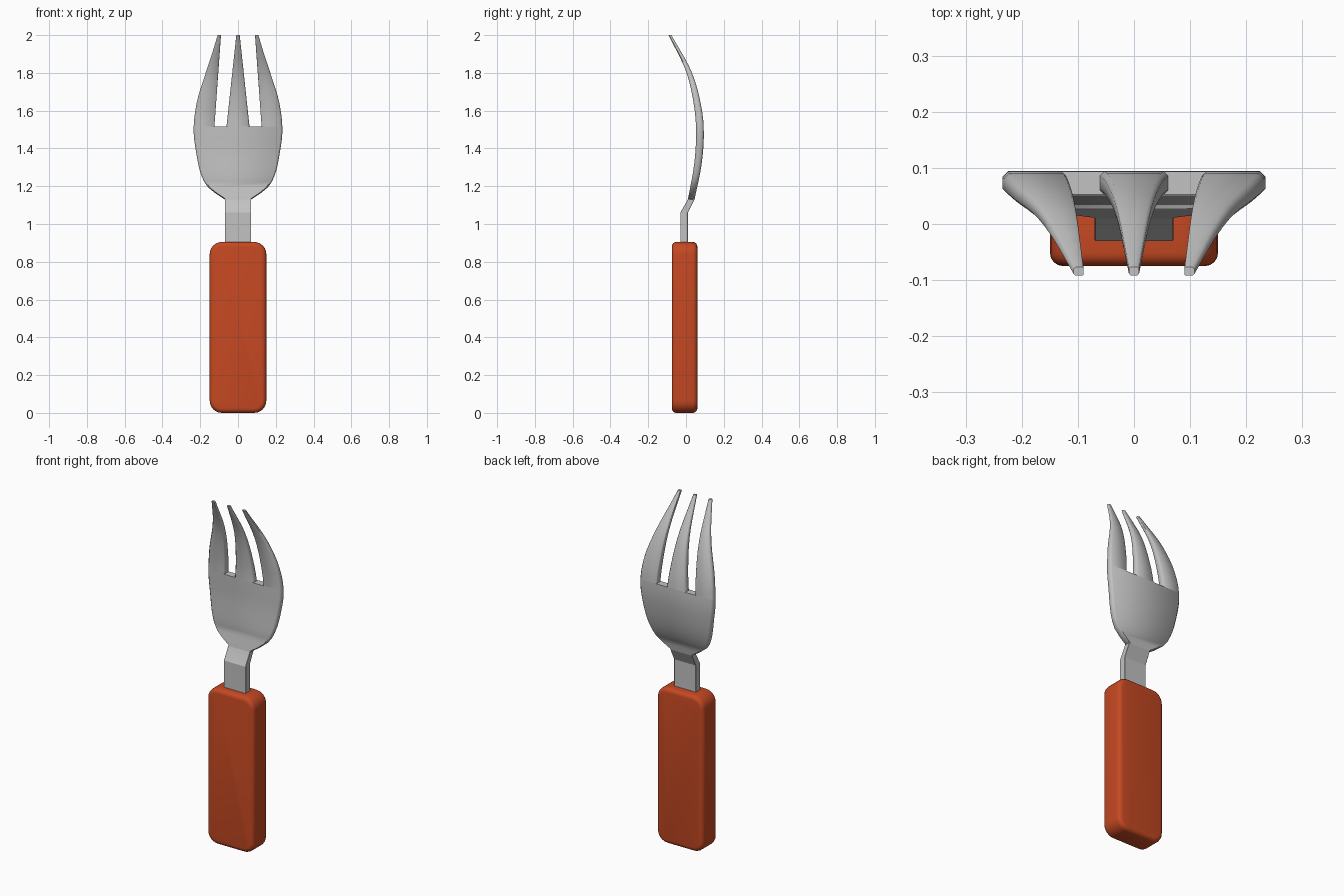
import bpy, bmesh, math

if "Cube" in bpy.data.objects:
    bpy.data.objects.remove(bpy.data.objects["Cube"])


def material(name, rgb):
    m = bpy.data.materials.new(name)
    m.diffuse_color = (*rgb, 1)
    m.use_nodes = True
    m.node_tree.nodes["Principled BSDF"].inputs["Base Color"].default_value = m.diffuse_color
    return m


steel = material("steel grey", (0.54, 0.54, 0.54))
orange = material("burnt orange", (0.56, 0.066, 0.016))


def finish(name, bm, mat, angle):
    bmesh.ops.recalc_face_normals(bm, faces=bm.faces)
    me = bpy.data.meshes.new(name)
    bm.to_mesh(me)
    bm.free()
    ob = bpy.data.objects.new(name, me)
    bpy.context.collection.objects.link(ob)
    me.materials.append(mat)
    bpy.ops.object.select_all(action='DESELECT')
    ob.select_set(True)
    bpy.context.view_layer.objects.active = ob
    bpy.ops.object.shade_smooth_by_angle(angle=math.radians(angle))
    return ob


def lookup(table, z):
    """Smooth (Catmull-Rom) interpolation of (z, value) pairs."""
    n = len(table)
    i = max(k for k in range(n - 1) if k == 0 or table[k][0] <= z)
    (z0, a), (z1, b) = table[i], table[i + 1]

    def slope(k):
        p, q = table[max(k - 1, 0)], table[min(k + 1, n - 1)]
        return (q[1] - p[1]) / (q[0] - p[0])
    h = z1 - z0
    t = (z - z0) / h
    return (a * (1 + 2 * t) * (1 - t) ** 2 + slope(i) * h * t * (1 - t) ** 2
            + b * t * t * (3 - 2 * t) + slope(i + 1) * h * t * t * (t - 1))


# Blade shape: front and back surface depth, and half width, by height
FRONT = [(1.13, 0.01), (1.3, 0.041), (1.45, 0.053), (1.6, 0.046), (1.8, 0.003), (2.0, -0.092)]
BACK = [(1.13, 0.045), (1.3, 0.08), (1.45, 0.094), (1.6, 0.085), (1.8, 0.032), (2.0, -0.077)]
WIDTH = [(1.13, 0.07), (1.19, 0.155), (1.26, 0.195), (1.37, 0.22), (1.5, 0.235),
         (1.65, 0.217), (1.8, 0.171), (1.9, 0.138), (2.0, 0.108)]
SLOT = 1.515


def section(x0, x1, y0, y1, z, cl, cr):
    """Cross-section with separately chamfered left and right sides."""
    w, d = x1 - x0, y1 - y0
    a, b = cl * min(w, d), cr * min(w, d)
    return [(x0 + a, y0, z), (x1 - b, y0, z), (x1, y0 + b, z), (x1, y1 - b, z),
            (x1 - b, y1, z), (x0 + a, y1, z), (x0, y1 - a, z), (x0, y0 + a, z)]


def loft(name, sections, mat, angle=50):
    bm = bmesh.new()
    rings = [[bm.verts.new(p) for p in s] for s in sections]
    for r, s in zip(rings, rings[1:]):
        for i in range(8):
            j = (i + 1) % 8
            bm.faces.new((r[i], r[j], s[j], s[i]))
    bm.faces.new(rings[0][::-1])
    bm.faces.new(rings[-1])
    return finish(name, bm, mat, angle)


def rows(a, b, n):
    return [a + (b - a) * i / n for i in range(n + 1)]


def blade(name, left, right, zs, cl, cr):
    loft(name, [section(left(z), right(z), lookup(FRONT, z), lookup(BACK, z), z, cl, cr)
                for z in zs], steel)


def half(z):
    return lookup(WIDTH, z)


def slot_outer(z):
    return 0.125 - 0.035 * (z - SLOT) / (2 - SLOT)


def slot_inner(z):
    return 0.061 - 0.052 * (z - SLOT) / (2 - SLOT)


# Bowl and three tines
blade("bowl", lambda z: -half(z), half, rows(1.13, SLOT, 12), 0.25, 0.25)
tine_rows = rows(SLOT, 2.0, 12)
blade("middle_tine", lambda z: -slot_inner(z), slot_inner, tine_rows, 0.2, 0.2)
blade("right_tine", slot_outer, half, tine_rows, 0.1, 0.25)
blade("left_tine", lambda z: -half(z), lambda z: -slot_outer(z), tine_rows, 0.25, 0.1)

# Neck with its bend
loft("neck", [section(-0.07, 0.07, y0, y1, z, 0.04, 0.04) for z, y0, y1 in
              ((0.8, -0.03, 0.01), (1.06, -0.03, 0.01), (1.13, 0.01, 0.045),
               (1.15, 0.016, 0.047))], steel, 20)

# Handle: rounded rectangle pulled through its depth, with softened rims
bm = bmesh.new()
R = 0.065
pts = []
for cx, cz, start in ((0.15 - R, 0.905 - R, 0), (R - 0.15, 0.905 - R, 90),
                      (R - 0.15, R, 180), (0.15 - R, R, 270)):
    for k in range(7):
        t = math.radians(start + 15 * k)
        pts.append((cx + R * math.cos(t), -0.075, cz + R * math.sin(t)))
face = bm.faces.new([bm.verts.new(p) for p in pts])
new = bmesh.ops.extrude_face_region(bm, geom=[face])["geom"]
bmesh.ops.translate(bm, vec=(0, 0.135, 0),
                    verts=[v for v in new if isinstance(v, bmesh.types.BMVert)])
rims = [e for e in bm.edges if abs(e.verts[0].co.y - e.verts[1].co.y) < 1e-5]
bmesh.ops.bevel(bm, geom=rims, offset=0.024, segments=4, profile=0.5, affect='EDGES')
finish("handle", bm, orange, 40)
